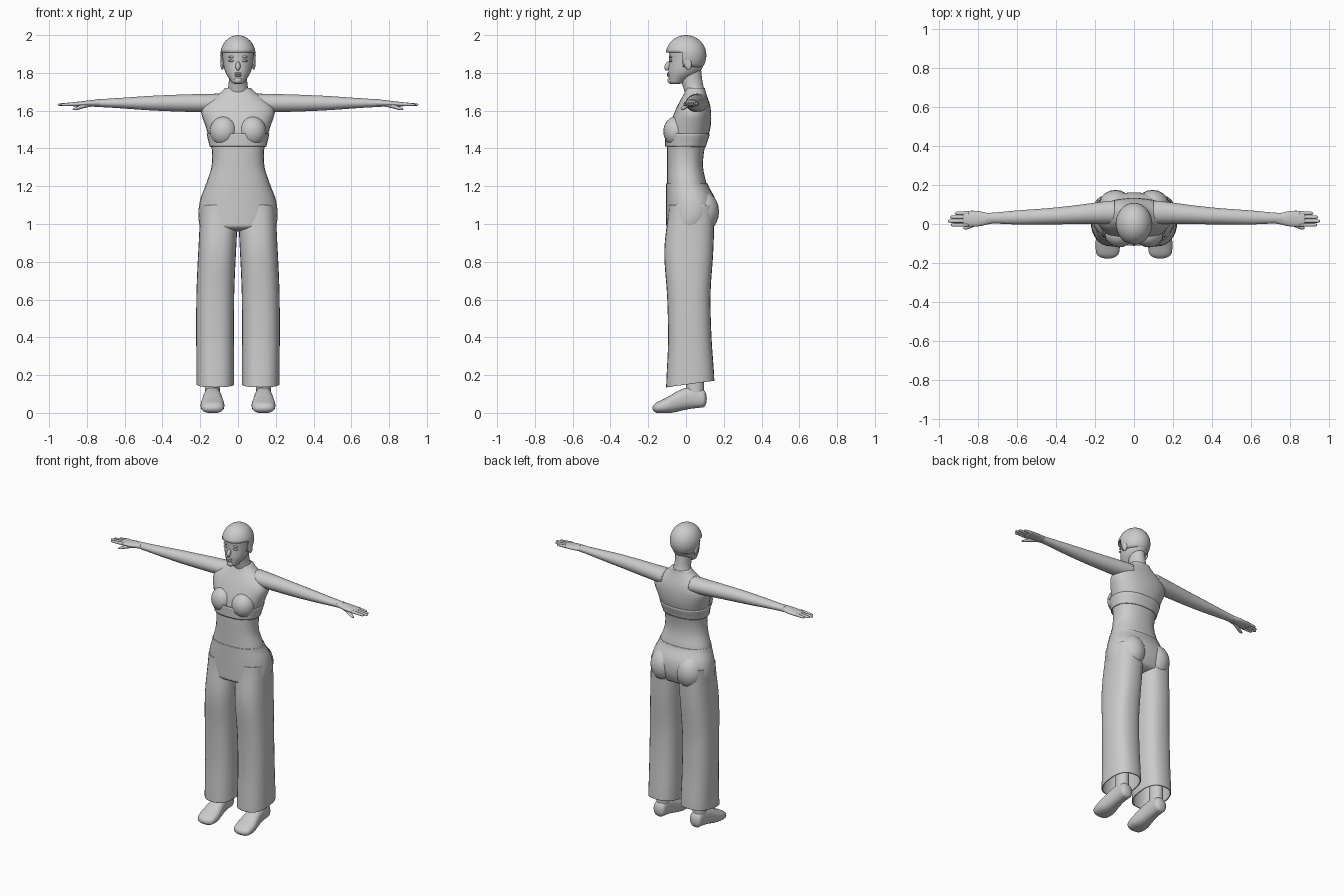
import bpy
import bmesh
from math import cos, sin, pi, sqrt, copysign
from mathutils import Matrix

cube = bpy.data.objects.get("Cube")
if cube:
    bpy.data.objects.remove(cube, do_unlink=True)

grey = bpy.data.materials.new("plain grey")
grey.use_nodes = True
grey.diffuse_color = (0.6, 0.6, 0.6, 1)
shader = next(n for n in grey.node_tree.nodes if n.type == "BSDF_PRINCIPLED")
shader.inputs["Base Color"].default_value = grey.diffuse_color


def finish(name, bm, mirror=False, thickness=0):
    """Turn a bmesh into a smooth grey object, optionally paired across x."""
    bmesh.ops.recalc_face_normals(bm, faces=bm.faces)
    mesh = bpy.data.meshes.new(name)
    bm.to_mesh(mesh)
    bm.free()
    mesh.shade_smooth()
    mesh.materials.append(grey)
    obj = bpy.data.objects.new(name, mesh)
    bpy.context.collection.objects.link(obj)
    if thickness:
        shell = obj.modifiers.new("shell", "SOLIDIFY")
        shell.thickness = thickness
        shell.offset = -1
    if mirror:
        pair = obj.modifiers.new("pair", "MIRROR")
        pair.use_mirror_merge = False


def blend(values, t):
    """Smooth curve through evenly spaced values; a plain number is constant."""
    if not isinstance(values, list):
        return values
    last = len(values) - 1
    i = min(int(t * last), last - 1)
    f = t * last - i
    p, q = values[i], values[i + 1]
    before, after = values[max(i - 1, 0)], values[min(i + 2, last)]
    rise, fall = (q - before) / 2, (after - p) / 2
    return (p + rise * f + (3 * (q - p) - 2 * rise - fall) * f ** 2
            + (2 * (p - q) + rise + fall) * f ** 3)


def rounding(distance, dome):
    """Shrink factor that rounds off an end over the dome length."""
    if distance >= dome:
        return 1
    return max(sqrt(1 - (1 - distance / dome) ** 2), 0.05)


def loft(axis, start, end, centre, width, low, high,
         start_dome=0, end_dome=0, power=2, rings=24, sides=28, caps=True):
    """Skin rounded sections along an axis; width is the half width."""
    bm = bmesh.new()
    loops = []
    for r in range(rings + 1):
        t = (1 - cos(pi * r / rings)) / 2
        along = start + (end - start) * t
        size = (rounding(along - start, start_dome)
                * rounding(end - along, end_dome))
        a, b = blend(low, t), blend(high, t)
        loop = []
        for k in range(sides):
            c, s = cos(2 * pi * k / sides), sin(2 * pi * k / sides)
            across = copysign(abs(c) ** (2 / power), c) * size
            upward = copysign(abs(s) ** (2 / power), s) * size
            u = blend(centre, t) + blend(width, t) * across
            v = (a + b) / 2 + (b - a) / 2 * upward
            place = {"x": (along, u, v), "y": (u, along, v), "z": (u, v, along)}
            loop.append(bm.verts.new(place[axis]))
        loops.append(loop)
    for one, two in zip(loops, loops[1:]):
        for k in range(sides):
            n = (k + 1) % sides
            bm.faces.new((one[k], one[n], two[n], two[k]))
    if caps:
        bm.faces.new(loops[0])
        bm.faces.new(loops[-1])
    return bm


def ball(centre, radii, tip=0, detail=20):
    """Ellipsoid, optionally tipped about the x axis."""
    bm = bmesh.new()
    matrix = (Matrix.Translation(centre) @ Matrix.Rotation(tip, 4, "X")
              @ Matrix.Diagonal((*radii, 1)))
    bmesh.ops.create_uvsphere(bm, u_segments=detail, v_segments=detail // 2 + 2,
                              radius=1, matrix=matrix)
    return bm


# Torso, chest and the loose hem of the short top
finish("torso", loft("z", 1.2, 1.72, centre=0,
                     width=[.17, .14, .14, .17, .19, .07],
                     low=[-.1, -.1, -.1, -.09, -.05, 0],
                     high=[.11, .09, .1, .13, .13, .1], power=2.3))
finish("chest", ball((.076, -.05, 1.49), (.074, .07, .08)), mirror=True)
finish("top_hem", loft("z", 1.41, 1.48, centre=0, width=[.145, .16],
                       low=-.105, high=[.1, .12], power=2.3, rings=4,
                       caps=False), thickness=.006)

# Neck and head
finish("neck", loft("z", 1.66, 1.82, centre=0, width=[.07, .05, .05],
                    low=[0, -.04], high=[.11, .09, .08]))
finish("head", loft("z", 1.74, 1.99, centre=0,
                    width=[.03, .067, .08, .083, .06],
                    low=[-.09, -.094, -.09, -.09, -.07],
                    high=[-.02, .07, .1, .1, .07],
                    start_dome=.01, end_dome=.06))

# Short hair cap, cut away around the face and neck
hair = ball((0, 0, 1.893), (.094, .108, .107), detail=36)
cut = [v for v in hair.verts
       if (v.co.y < -.025 and v.co.z < 1.9) or v.co.z < 1.82]
bmesh.ops.delete(hair, geom=cut, context="VERTS")
finish("hair", hair, thickness=.008)

# Facial features
finish("nose", ball((0, -.097, 1.836), (.013, .016, .025), tip=-.3))
for name, height in (("upper_lip", 1.796), ("lower_lip", 1.786)):
    finish(name, ball((0, -.093, height), (.02, .009, .006)))
finish("chin", ball((0, -.08, 1.76), (.022, .018, .018)))
for name, height in (("eyes", 1.864), ("brows", 1.884)):
    finish(name, ball((.034, -.08, height), (.018, .008, .006)), mirror=True)
finish("ears", ball((.083, .01, 1.85), (.01, .02, .034), tip=.2), mirror=True)

# Arms held straight out, with flattened palms
finish("arms", loft("x", .1, .76, centre=[.06, .04, .03],
                    width=[.06, .05, .042, .036, .026],
                    low=[1.59, 1.6, 1.62], high=[1.69, 1.68, 1.66]),
       mirror=True)
finish("palms", loft("x", .73, .88, centre=.027, width=[.026, .04, .04],
                     low=1.622, high=[1.66, 1.645], end_dome=.01), mirror=True)

# Fingers and thumbs
fingers = {"index": .94, "middle": .955, "ring": .945, "little": .92}
for i, (label, tip) in enumerate(fingers.items()):
    finish(label + "_fingers",
           loft("x", .85, tip, centre=.02 * i - .005, width=.009, low=1.625,
                high=[1.646, 1.638], end_dome=.015, rings=12, sides=12),
           mirror=True)
finish("thumbs", loft("x", .78, .875, centre=[.01, -.02], width=.012,
                      low=[1.62, 1.6], high=[1.65, 1.615], end_dome=.02,
                      rings=12, sides=12), mirror=True)

# Trousers: hips, seat and wide legs with hems that rise toward the back
finish("trouser_hips", loft("z", .96, 1.215, centre=0,
                            width=[.2, .21, .2, .17], low=-.105,
                            high=[.13, .16, .155, .115],
                            start_dome=.03, power=2.3))
finish("trouser_seat", ball((.095, .085, 1.065), (.09, .09, .11)), mirror=True)
legs = loft("z", .15, 1.1, centre=[.12, .12, .1], width=.1,
            low=[-.105, -.095, -.1, -.115, -.09],
            high=[.15, .135, .13, .145, .15], power=2.5, caps=False)
for v in legs.verts:
    v.co.z += .16 * v.co.y * max(0, 1 - v.co.z)
finish("trouser_legs", legs, mirror=True, thickness=.006)

# Ankles and shoes
finish("ankles", loft("z", .06, .3, centre=.135, width=.04, low=0, high=.095),
       mirror=True)
finish("shoes", loft("y", -.178, .11, centre=.135,
                     width=[.055, .063, .052, .043, .04],
                     low=[0, 0, .02, .03], high=[.05, .08, .12, .14, .12],
                     start_dome=.03, end_dome=.02, power=2.4), mirror=True)
